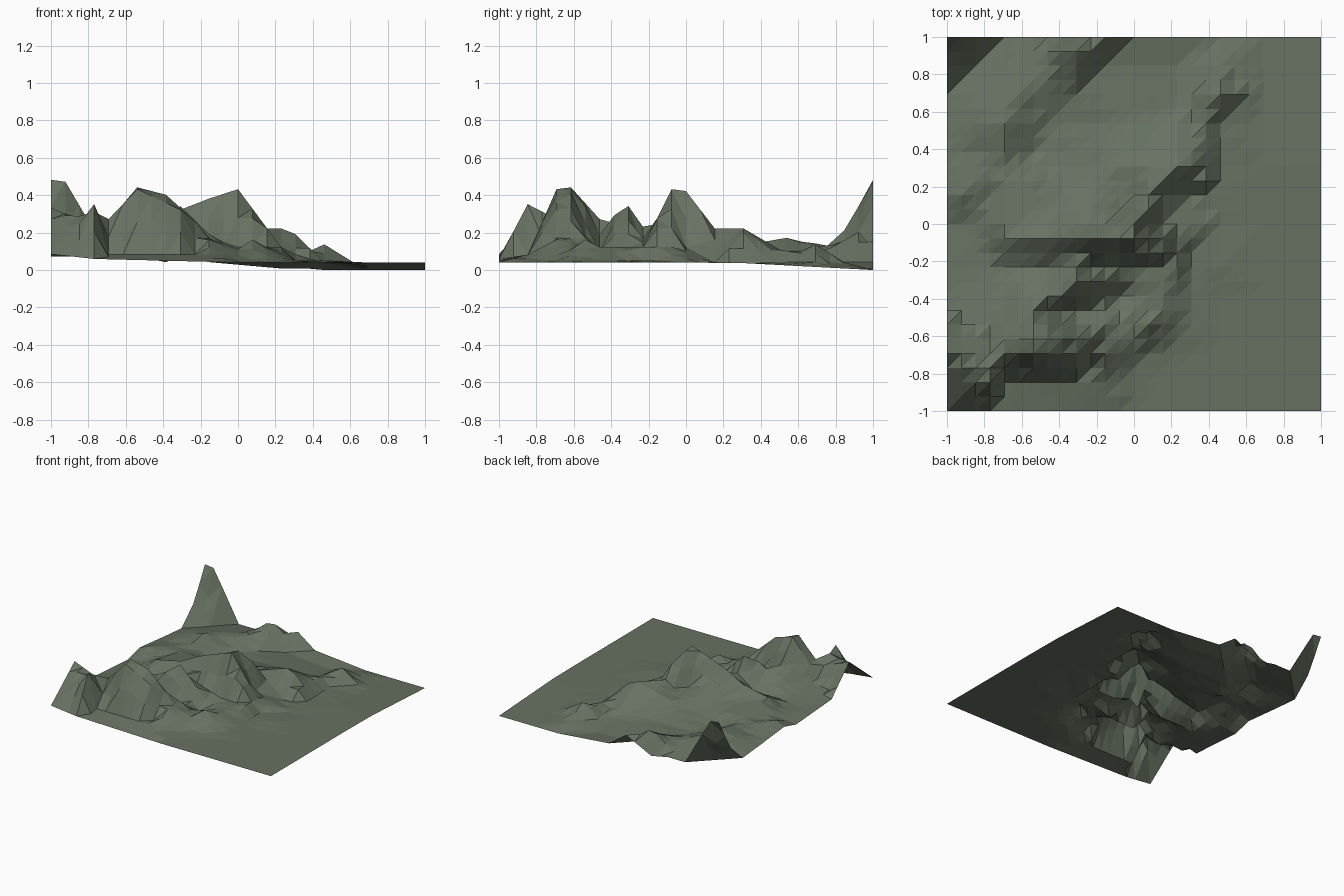
import bpy, bmesh
from mathutils import Vector
from mathutils.geometry import delaunay_2d_cdt

if "Cube" in bpy.data.objects:
    bpy.data.objects.remove(bpy.data.objects["Cube"])

N = 26                 # grid cells per side
spots = {}             # (column, row) -> height in hundredths


def base(i, j):
    """Gently tilted plain: higher in the west, lowest in the north-east."""
    x, y = i / 13 - 1, j / 13 - 1
    return max(0.0, 4.8 + 2.5 * max(0, -x) - 4.0 * max(0, y - 0.25) / 0.75 * max(0, min(1, x + 0.8)))


def path(*pts):
    for i, j, h in pts:
        spots[(i, j)] = h


def foot(h, *pts):
    for p in pts:
        spots[p] = h


# plain: control points on the east side and the south edge
for i, j in [(i, j) for i in (19, 22, 26) for j in (0, 5, 8, 13, 17, 26)] + \
            [(26, 22), (22, 20), (22, 23), (0, 0), (3, 0), (8, 0), (13, 0), (15, 3), (16, 24)]:
    spots[(i, j)] = base(i, j) + (2 if i == 0 else 0)

# corner peak
path((0, 26, 49), (1, 26, 48), (2, 26, 35), (0, 25, 35), (1, 25, 27), (0, 24, 22))
foot(8, (0, 22), (4, 26), (2, 24))

# northern ridge
path((11, 26, 16), (9, 25, 21), (8, 25, 20), (7, 23, 14), (5, 22, 15), (4, 20, 18), (4, 17, 14))
foot(5, (13, 26), (11, 24), (8, 26))
foot(8, (9, 22), (7, 20), (6, 18), (6, 26), (12, 20))

# north-east spur
path((11, 17, 14), (13, 17, 18), (16, 17, 23), (17, 17, 20), (18, 19, 11), (19, 22, 14.5), (18, 22, 11))
foot(5, (19, 20), (21, 22), (17, 22), (19, 15), (17, 15), (16, 21), (19, 24))

# central ridge, steep on both sides
path((14, 15, 23), (14, 14, 33), (13, 13, 43), (13, 12, 44), (11, 12, 39), (9, 12, 33), (7, 12, 25), (4, 12, 20))
path((8, 13, 21), (10, 13, 24), (12, 14, 18), (13, 15, 18), (8, 15, 16))
foot(13, (13, 10), (10, 10), (7, 10), (4, 10), (15, 13), (16, 12))
foot(24, (9, 10), (9, 11))

# low eastern step
path((11, 10, 18), (16, 10, 13), (19, 10, 6))
foot(6, (12, 8), (17, 9), (17, 11))

# middle ridge
path((11, 9, 20), (9, 9, 35), (8, 8, 30), (6, 7, 28))
foot(11, (10, 7), (8, 7))

# southern peak
path((4, 4, 28), (6, 5, 45), (6, 4, 44), (8, 5, 41), (9, 4, 33), (10, 5, 27))
foot(9, (4, 2), (6, 2), (9, 2), (11, 2), (10, 3))

# south-eastern knolls
path((11, 6, 18), (11, 4, 17), (13, 5, 12), (14, 6, 17), (15, 7, 13))
foot(6, (13, 3), (16, 5), (17, 7), (14, 4))

# western knolls and edge
path((3, 2, 36), (3, 3, 32), (2, 2, 26), (1, 4, 31), (0, 4, 34), (1, 6, 15), (0, 7, 12), (3, 5, 18))
path((0, 9, 11), (0, 13, 9), (1, 15, 16), (0, 15, 13), (2, 13, 11), (0, 19, 10))

# triangulate the control points
keys = list(spots)
vs, _, tris, orig, _, _ = delaunay_2d_cdt([Vector(k) for k in keys], [], [], 0, 1e-5)
pts = [Vector((v.x, v.y, spots[keys[o[0]]])) for v, o in zip(vs, orig)]


def height(x, y):
    for t in tris:
        a, b, c = (pts[k] for k in t)
        d = (b.y - c.y) * (a.x - c.x) + (c.x - b.x) * (a.y - c.y)
        if abs(d) < 1e-6:
            continue
        u = ((b.y - c.y) * (x - c.x) + (c.x - b.x) * (y - c.y)) / d
        v = ((c.y - a.y) * (x - c.x) + (a.x - c.x) * (y - c.y)) / d
        if min(u, v, 1 - u - v) > -1e-4:
            return u * a.z + v * b.z + (1 - u - v) * c.z
    return base(x, y)


# terrain sheet
bm = bmesh.new()
grid = [[bm.verts.new((i / 13 - 1, j / 13 - 1, height(i, j) / 100)) for j in range(N + 1)] for i in range(N + 1)]
for i in range(N):
    for j in range(N):
        a, b, c, d = grid[i][j], grid[i + 1][j], grid[i + 1][j + 1], grid[i][j + 1]
        bm.faces.new((a, b, c))
        bm.faces.new((a, c, d))
low = min(v.co.z for v in bm.verts)
for v in bm.verts:
    v.co.z -= low
me = bpy.data.meshes.new("terrain")
bm.to_mesh(me)
bm.free()
terrain = bpy.data.objects.new("terrain", me)
bpy.context.collection.objects.link(terrain)
mat = bpy.data.materials.new("moss_green")
mat.diffuse_color = (0.135, 0.165, 0.12, 1)
mat.use_nodes = True
mat.node_tree.nodes["Principled BSDF"].inputs["Base Color"].default_value = mat.diffuse_color
me.materials.append(mat)
